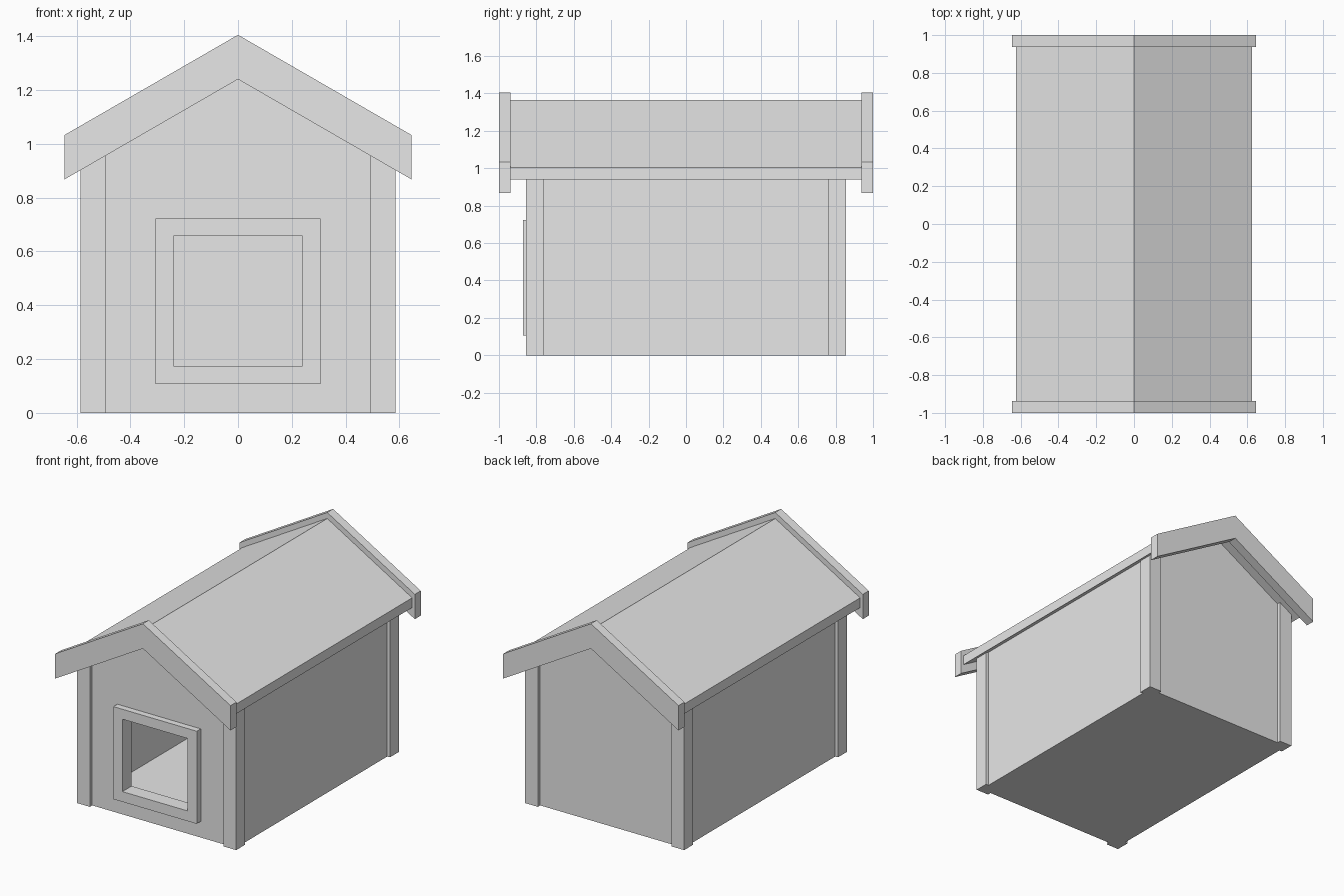
import bpy, bmesh, math

cube = bpy.data.objects.get("Cube")
if cube:
    bpy.data.objects.remove(cube, do_unlink=True)

grey = bpy.data.materials.new("light_grey")
grey.use_nodes = True
grey.diffuse_color = (0.8, 0.8, 0.8, 1)
grey.node_tree.nodes["Principled BSDF"].inputs["Base Color"].default_value = (0.8, 0.8, 0.8, 1)

PITCH = math.tan(math.radians(30))
WALL_X, WALL_Y, THICK = 0.565, 0.83, 0.055   # outer wall faces and wall thickness
POST_X, POST_Y, POST = 0.585, 0.855, 0.093   # outer post faces and post width
RIDGE, ROOF_DROP = 1.365, 0.065


def under(x):
    """Height of the roof underside at a given x."""
    return RIDGE - ROOF_DROP - abs(x) * PITCH


def prism(name, y0, y1, *outlines):
    """Extrude x-z outlines from y0 to y1; outlines after the first are holes."""
    curve = bpy.data.curves.new(name, 'CURVE')
    curve.dimensions = '2D'
    curve.fill_mode = 'BOTH'
    curve.extrude = (y1 - y0) / 2
    for pts in outlines:
        spline = curve.splines.new('POLY')
        spline.points.add(len(pts) - 1)
        for p, (x, z) in zip(spline.points, pts):
            p.co = (x, z, 0, 1)
        spline.use_cyclic_u = True
    temp = bpy.data.objects.new(name + "_outline", curve)
    bpy.context.collection.objects.link(temp)
    graph = bpy.context.evaluated_depsgraph_get()
    mesh = bpy.data.meshes.new_from_object(temp.evaluated_get(graph))
    bpy.data.objects.remove(temp, do_unlink=True)
    bpy.data.curves.remove(curve)

    # Stand the profile upright and tidy it into clean flat faces
    bm = bmesh.new()
    bm.from_mesh(mesh)
    for v in bm.verts:
        x, z, d = v.co
        v.co = (x, (y0 + y1) / 2 - d, z)
    bmesh.ops.remove_doubles(bm, verts=bm.verts, dist=1e-4)
    bmesh.ops.dissolve_limit(bm, angle_limit=0.01, verts=bm.verts, edges=bm.edges)
    bmesh.ops.recalc_face_normals(bm, faces=bm.faces)
    for f in bm.faces:
        f.smooth = False
        f.material_index = 0
    bm.to_mesh(mesh)
    bm.free()
    mesh.name = name
    mesh.materials.clear()
    mesh.materials.append(grey)
    obj = bpy.data.objects.new(name, mesh)
    bpy.context.collection.objects.link(obj)
    return obj


def rect(x0, x1, z0, z1):
    return [(x0, z0), (x1, z0), (x1, z1), (x0, z1)]


def chevron(half, top, drop):
    """Inverted V band with plumb-cut ends."""
    eave = top - half * PITCH
    return [(-half, eave), (0, top), (half, eave),
            (half, eave - drop), (0, top - drop), (-half, eave - drop)]


def upright(x0, x1):
    """Wall or post profile whose top follows the roof slope."""
    return [(x0, 0), (x1, 0), (x1, under(x1)), (x0, under(x0))]


# Gable walls, the front one with an opening
gable = [(-WALL_X, 0), (WALL_X, 0), (WALL_X, under(WALL_X)),
         (0, under(0)), (-WALL_X, under(WALL_X))]
opening = rect(-0.24, 0.24, 0.175, 0.657)
inner_y = WALL_Y - THICK
prism("front_wall", -WALL_Y, -inner_y, gable, opening)
prism("back_wall", inner_y, WALL_Y, gable)
prism("door_frame", -0.872, -WALL_Y, rect(-0.307, 0.307, 0.107, 0.723), opening)

# Floor
inner_x = WALL_X - THICK
prism("floor", -inner_y, inner_y, rect(-inner_x, inner_x, 0, 0.048))

# Side walls and corner posts
for side, s in (("left", 1), ("right", -1)):
    prism(side + "_wall", -inner_y, inner_y, upright(s * inner_x, s * WALL_X))
    post = upright(s * (POST_X - POST), s * POST_X)
    prism("front_" + side + "_post", -POST_Y, POST - POST_Y, post)
    prism("back_" + side + "_post", POST_Y - POST, POST_Y, post)

# Roof and the boards that trim its two ends
prism("roof", -0.938, 0.938, chevron(0.625, RIDGE, ROOF_DROP))
trim = chevron(0.645, 1.405, 0.165)
prism("front_roof_trim", -1, -0.938, trim)
prism("back_roof_trim", 0.938, 1, trim)
